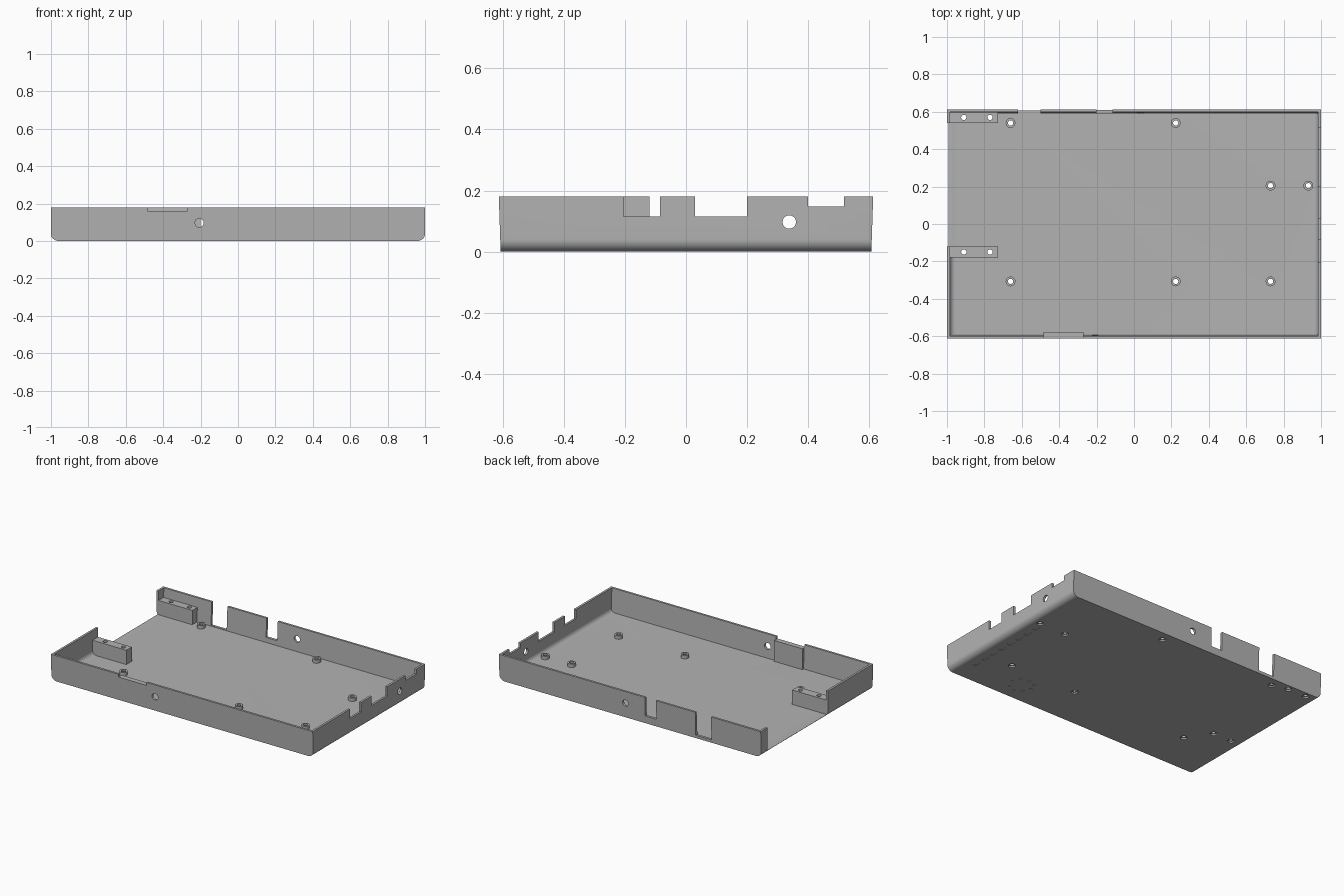
import bpy, bmesh, math
from mathutils import Matrix

cube = bpy.data.objects.get("Cube")
if cube:
    bpy.data.objects.remove(cube)

grey = bpy.data.materials.new("plain grey")
grey.use_nodes = True
grey.diffuse_color = (0.45, 0.45, 0.45, 1)
grey.node_tree.nodes["Principled BSDF"].inputs["Base Color"].default_value = (0.45, 0.45, 0.45, 1)

HEIGHT = 0.18
FLOOR = 0.016


def finish(name, bm):
    bmesh.ops.recalc_face_normals(bm, faces=bm.faces)
    mesh = bpy.data.meshes.new(name)
    bm.to_mesh(mesh)
    bm.free()
    mesh.materials.append(grey)
    obj = bpy.data.objects.new(name, mesh)
    bpy.context.collection.objects.link(obj)
    return obj


def add_box(bm, x0, x1, y0, y1, z0, z1):
    mat = Matrix.Translation(((x0 + x1) / 2, (y0 + y1) / 2, (z0 + z1) / 2))
    mat = mat @ Matrix.Diagonal((x1 - x0, y1 - y0, z1 - z0, 1))
    bmesh.ops.create_cube(bm, size=1, matrix=mat)


def add_cylinder(bm, centre, radius, depth, axis="Z", segments=24):
    turn = {"X": Matrix.Rotation(math.pi / 2, 4, "Y"),
            "Y": Matrix.Rotation(math.pi / 2, 4, "X"),
            "Z": Matrix.Identity(4)}[axis]
    bmesh.ops.create_cone(bm, cap_ends=True, segments=segments, radius1=radius,
                          radius2=radius, depth=depth, matrix=Matrix.Translation(centre) @ turn)


def rounded_trough(name, half_x, y_low, y_high, z0, z1, radius):
    """Block with rounded lower ends and slightly leaning long sides."""
    right = [(half_x, z1)]
    for i in range(11):
        a = math.pi / 2 * i / 10
        right.append((half_x - radius + radius * math.cos(a), z0 + radius - radius * math.sin(a)))
    outline = right + [(-x, z) for x, z in reversed(right)]
    bm = bmesh.new()
    rings = []
    for side in (-1, 1):
        rings.append([bm.verts.new((x, side * (y_low + (y_high - y_low) * (z - z0) / (z1 - z0)), z))
                      for x, z in outline])
    bm.faces.new(rings[0])
    bm.faces.new(rings[1])
    n = len(outline)
    for i in range(n):
        j = (i + 1) % n
        bm.faces.new((rings[0][i], rings[0][j], rings[1][j], rings[1][i]))
    return finish(name, bm)


def carve(obj, cutter):
    mod = obj.modifiers.new("cut", "BOOLEAN")
    mod.operation = "DIFFERENCE"
    mod.solver = "EXACT"
    mod.object = cutter
    bpy.ops.object.select_all(action="DESELECT")
    bpy.context.view_layer.objects.active = obj
    obj.select_set(True)
    bpy.ops.object.modifier_apply(modifier=mod.name)


# Tray shell
tray = rounded_trough("tray", 1, 0.607, 0.613, 0, HEIGHT, 0.04)
hollow = rounded_trough("hollow_cutter", 0.985, 0.59, 0.599, FLOOR, HEIGHT + 0.02, 0.03)

# Openings in the walls
bm = bmesh.new()
top = HEIGHT + 0.05
add_box(bm, -1.05, -0.93, -0.12, 0.54, FLOOR + 0.0005, top)      # open right end
for y0, y1, z in [(-0.205, -0.085, 0.115), (0.03, 0.2, 0.115), (0.4, 0.517, 0.147)]:
    add_box(bm, 0.95, 1.05, y0, y1, z, top)
for x0, x1, z in [(-0.62, -0.5, 0.02), (-0.2, -0.115, 0.05)]:
    add_box(bm, x0, x1, 0.57, 0.66, z, top)
add_box(bm, -0.485, -0.27, -0.66, -0.57, 0.16, top)              # front notch
add_cylinder(bm, (1, 0.338, 0.097), 0.022, 0.1, "X", 32)
add_cylinder(bm, (-0.207, -0.6, 0.097), 0.023, 0.1, "Y", 32)
add_cylinder(bm, (0.035, 0.6, 0.1), 0.022, 0.1, "Y", 32)
openings = finish("opening_cutter", bm)

# Screw holes through floor, standoffs and blocks
posts = [(-0.66, 0.54), (0.223, 0.54), (0.73, 0.205), (0.932, 0.205),
         (-0.66, -0.307), (0.223, -0.307), (0.73, -0.307)]
block_rows = [-0.15, 0.57]
screws = posts + [(x, y) for x in (-0.91, -0.77) for y in block_rows]
bm = bmesh.new()
for x, y in screws:
    add_cylinder(bm, (x, y, 0.1), 0.014, 0.4)
holes = finish("screw_hole_cutter", bm)

# Wider screw seats and shallow marks under the floor
bm = bmesh.new()
for x, y in screws:
    add_cylinder(bm, (x, y, 0), 0.022, 0.02)
for i in range(8):
    y = -0.43 + 0.082 * i
    add_box(bm, 0.9, 0.925, y - 0.022, y + 0.022, -0.02, 0.004)
for i in range(8):
    a = math.tau * i / 8
    add_cylinder(bm, (0.53 + 0.075 * math.cos(a), -0.45 + 0.075 * math.sin(a), 0), 0.009, 0.008, segments=12)
seats = finish("underside_cutter", bm)

for cutter in (hollow, openings, holes, seats):
    carve(tray, cutter)

# Floor standoffs
parts = [tray]
for i, (x, y) in enumerate(posts):
    bm = bmesh.new()
    add_cylinder(bm, (x, y, 0.027), 0.026, 0.026, segments=32)
    parts.append(finish(f"standoff_{i + 1}", bm))

# Mounting blocks beside the open end
for name, y in zip(("front_mounting_block", "back_mounting_block"), block_rows):
    bm = bmesh.new()
    add_box(bm, -0.988, -0.727, y - 0.03, y + 0.03, 0.012, 0.115)
    parts.append(finish(name, bm))

for part in parts[1:]:
    carve(part, holes)

# Thickened plate inside the front wall
bm = bmesh.new()
add_box(bm, -0.485, -0.27, -0.602, -0.577, 0.012, 0.16)
parts.append(finish("front_wall_plate", bm))

for cutter in (hollow, openings, holes, seats):
    bpy.data.objects.remove(cutter)

bpy.ops.object.select_all(action="DESELECT")
for part in parts:
    part.select_set(True)
bpy.context.view_layer.objects.active = tray
bpy.ops.object.shade_smooth_by_angle(angle=math.radians(30))
